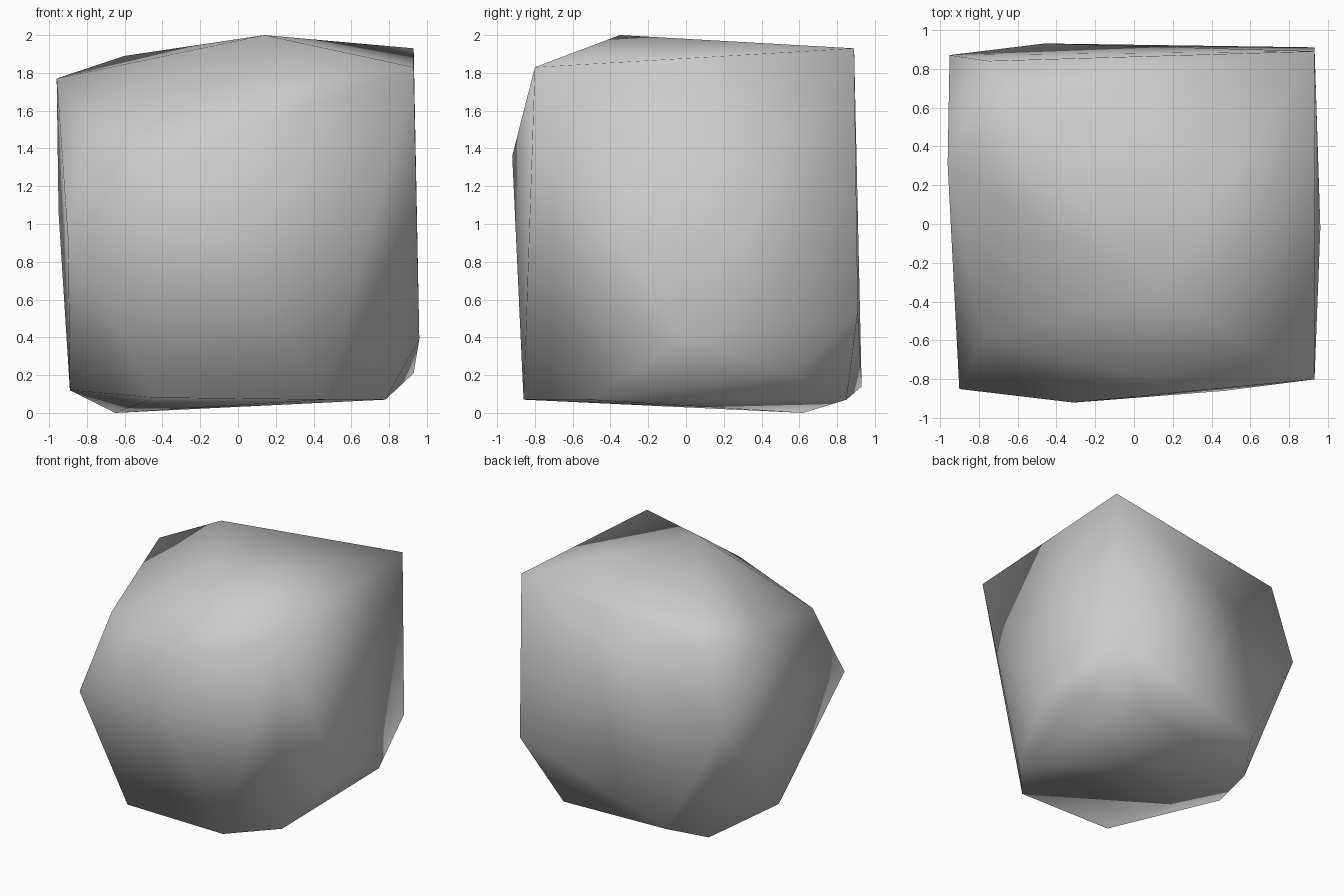
import bpy
import bmesh

old = bpy.data.objects.get("Cube")
if old:
    bpy.data.objects.remove(old, do_unlink=True)


def make_material(name, colour):
    mat = bpy.data.materials.new(name)
    mat.use_nodes = True
    mat.diffuse_color = colour
    mat.node_tree.nodes["Principled BSDF"].inputs["Base Color"].default_value = colour
    return mat


def hull_object(name, corners, mat):
    """Wrap a convex skin around a few corner points and shade it smooth."""
    bm = bmesh.new()
    for corner in corners:
        bm.verts.new(corner)
    bmesh.ops.convex_hull(bm, input=bm.verts[:])
    loose = [v for v in bm.verts if not v.link_faces]
    bmesh.ops.delete(bm, geom=loose, context="VERTS")
    bmesh.ops.recalc_face_normals(bm, faces=bm.faces[:])
    for face in bm.faces:
        face.smooth = True
    mesh = bpy.data.meshes.new(name)
    bm.to_mesh(mesh)
    bm.free()
    mesh.materials.append(mat)
    obj = bpy.data.objects.new(name, mesh)
    bpy.context.scene.collection.objects.link(obj)
    return obj


# Corners of the boulder, by level
crown = [
    (0.93, 0.89, 1.93), (0.93, -0.80, 1.83), (0.14, -0.35, 2.0),
    (-0.60, 0.63, 1.89), (-0.96, 0.31, 1.77), (-0.75, 0.84, 1.70),
    (0.05, -0.79, 1.67), (-0.78, -0.59, 1.53),
]
waist = [
    (-0.31, -0.92, 1.36), (-0.95, 0.87, 1.06), (-0.90, -0.85, 0.92),
    (0.93, 0.91, 0.54), (0.96, -0.02, 0.39),
]
base = [
    (0.93, 0.57, 0.21), (-0.46, 0.93, 0.14), (-0.89, 0.02, 0.12),
    (-0.44, -0.86, 0.08), (0.46, -0.86, 0.07), (0.78, -0.52, 0.07),
    (0.56, 0.85, 0.07), (-0.65, 0.62, 0.0),
]

stone = make_material("stone grey", (0.6, 0.6, 0.6, 1.0))
hull_object("boulder", crown + waist + base, stone)
